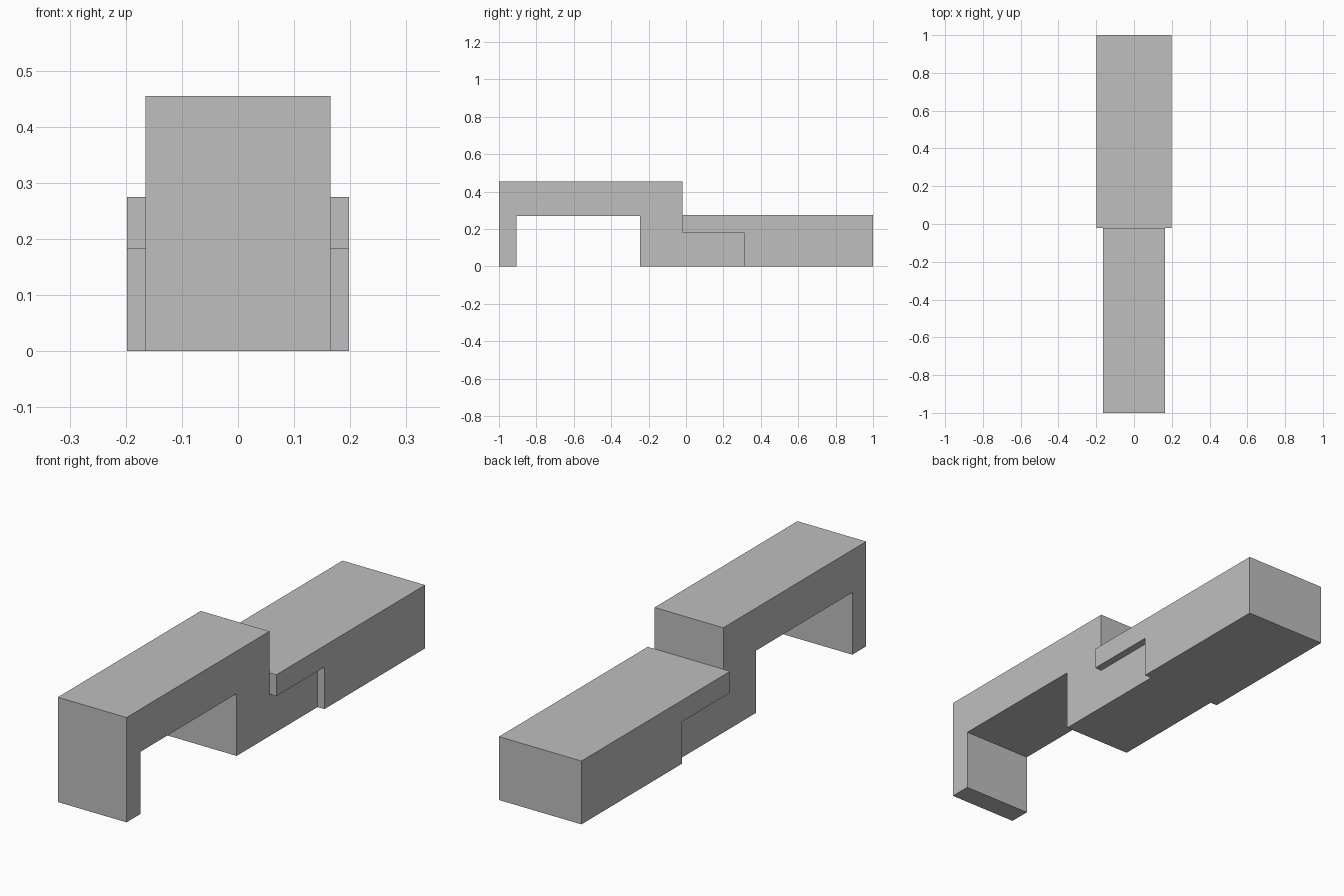
import bpy
import bmesh

if "Cube" in bpy.data.objects:
    bpy.data.objects.remove(bpy.data.objects["Cube"])

grey = bpy.data.materials.new("plain_grey")
grey.diffuse_color = (0.52, 0.52, 0.52, 1)
grey.use_nodes = True
grey.node_tree.nodes["Principled BSDF"].inputs["Base Color"].default_value = grey.diffuse_color


def side_profile(name, points, half_width):
    """Extrude a (y, z) side outline across x."""
    bm = bmesh.new()
    face = bm.faces.new([bm.verts.new((-half_width, y, z)) for y, z in points])
    ext = bmesh.ops.extrude_face_region(bm, geom=[face])
    verts = [g for g in ext["geom"] if isinstance(g, bmesh.types.BMVert)]
    bmesh.ops.translate(bm, verts=verts, vec=(2 * half_width, 0, 0))
    bmesh.ops.recalc_face_normals(bm, faces=bm.faces)
    mesh = bpy.data.meshes.new(name)
    bm.to_mesh(mesh)
    bm.free()
    mesh.materials.append(grey)
    obj = bpy.data.objects.new(name, mesh)
    bpy.context.collection.objects.link(obj)
    return obj


# Raised front arch: thin front foot, thick leg, low tongue at the back
side_profile("front_arch", [
    (-1, 0), (-0.905, 0), (-0.905, 0.27), (-0.245, 0.27), (-0.245, 0),
    (0.31, 0), (0.31, 0.182), (-0.02, 0.182), (-0.02, 0.455), (-1, 0.455),
], 0.165)

# Wider rear block, notched underneath to lap over the tongue
side_profile("rear_block", [
    (-0.02, 0.182), (0.31, 0.182), (0.31, 0), (1, 0), (1, 0.275), (-0.02, 0.275),
], 0.198)
